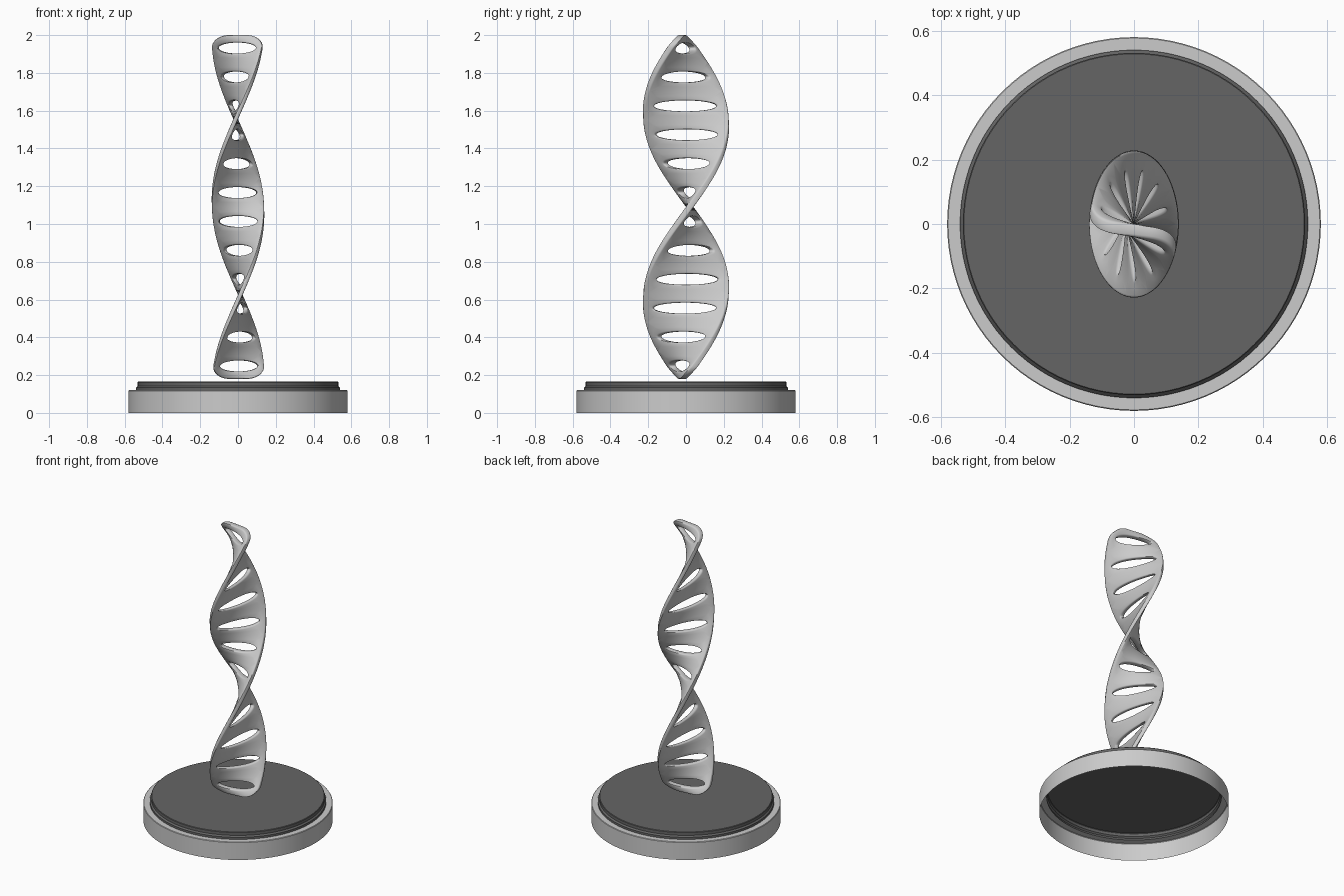
import bpy, bmesh, math

if "Cube" in bpy.data.objects:
    bpy.data.objects.remove(bpy.data.objects["Cube"])

W, THICK = 0.226, 0.04          # ribbon half width and thickness before the squash in x
SQUASH = 0.61                   # x scale of the twisted ribbon
MID, HALF = 1.09, 0.91          # ribbon centre height and half length
STEP, HOLES = 0.153, 12
HOLE_W, HOLE_H = 0.172, 0.029
RATE = math.pi / 0.93           # twist per unit of height


def finish(name, bm, angle=40, color=None):
    bmesh.ops.recalc_face_normals(bm, faces=bm.faces)
    me = bpy.data.meshes.new(name)
    bm.to_mesh(me)
    bm.free()
    ob = bpy.data.objects.new(name, me)
    bpy.context.collection.objects.link(ob)
    bpy.ops.object.select_all(action='DESELECT')
    ob.select_set(True)
    bpy.context.view_layer.objects.active = ob
    bpy.ops.object.shade_smooth_by_angle(angle=math.radians(angle))
    if color:
        mat = bpy.data.materials.new(name + "_material")
        mat.diffuse_color = color
        mat.use_nodes = True
        mat.node_tree.nodes["Principled BSDF"].inputs["Base Color"].default_value = mat.diffuse_color
        me.materials.append(mat)
    return ob


def lathe(name, profile, color=None):
    bm = bmesh.new()
    vs = [bm.verts.new((r, 0, z)) for r, z in profile]
    es = [bm.edges.new(p) for p in zip(vs, vs[1:])]
    bmesh.ops.spin(bm, geom=vs + es, axis=(0, 0, 1), cent=(0, 0, 0),
                   angle=math.tau, steps=96, use_merge=True)
    bmesh.ops.remove_doubles(bm, verts=bm.verts, dist=1e-5)
    return finish(name, bm, color=color)


def half_outline(is_end):
    """Upper half of a cell outline, from the right side to the left side."""
    h = STEP / 2
    if not is_end:
        right = [(W, h * i / 6) for i in range(6)]
        top = [(W - 2 * W * i / 24, h) for i in range(25)]
        return right + top + [(-x, z) for x, z in reversed(right)]
    # rounded ribbon end
    top_z = HALF - STEP * (HOLES - 1) / 2
    rx, rz = 0.15, top_z
    right = [(W - rx + rx * math.cos(a), rz * math.sin(a))
             for a in [math.pi / 2 * i / 14 for i in range(15)]]
    flat = [((W - rx) * (1 - 2 * i / 8), top_z) for i in range(1, 8)]
    return right + flat + [(-x, z) for x, z in reversed(right)]


# twisted ribbon: a flat plate of cells, each with an oval hole
bm = bmesh.new()
for c in range(HOLES):
    cz = (c - (HOLES - 1) / 2) * STEP
    up = half_outline(c == HOLES - 1)
    low = [(-x, -z) for x, z in half_outline(c == 0)]
    outline = up[:-1] + low[:-1]
    rings = [[], [], []]
    for x, z in outline:
        t = math.atan2(z / (STEP / 2), x / W)
        hx, hz = HOLE_W * math.cos(t), HOLE_H * math.sin(t)
        for k, ring in enumerate(rings):
            f = k / 2
            ring.append(bm.verts.new((x + (hx - x) * f, 0, cz + z + (hz - z) * f)))
    n = len(outline)
    for a, b in zip(rings, rings[1:]):
        for i in range(n):
            j = (i + 1) % n
            bm.faces.new((a[i], a[j], b[j], b[i]))
bmesh.ops.remove_doubles(bm, verts=bm.verts, dist=1e-4)

# thickness and softened rims
back = bm.faces[:]
new = bmesh.ops.extrude_face_region(bm, geom=back, use_keep_orig=True)["geom"]
bmesh.ops.translate(bm, vec=(0, THICK, 0),
                    verts=[v for v in new if isinstance(v, bmesh.types.BMVert)])
bmesh.ops.recalc_face_normals(bm, faces=bm.faces)
rims = [e for e in bm.edges if len(e.link_faces) == 2
        and abs(e.verts[0].co.y - e.verts[1].co.y) < 1e-5 and e.calc_face_angle() > 1]
bmesh.ops.bevel(bm, geom=rims, offset=0.008, segments=2, profile=0.5,
                affect='EDGES', clamp_overlap=False)

# twist and squash
for v in bm.verts:
    x, y, z = v.co
    a = z * RATE
    v.co = (SQUASH * (x * math.cos(a) - y * math.sin(a)),
            x * math.sin(a) + y * math.cos(a), z + MID)
finish("twisted_ribbon", bm, angle=50)

# open-bottomed base shell and dark raised top
lathe("base_ring", [(0.58, 0), (0.58, 0.117), (0.577, 0.12), (0.535, 0.12)])
lathe("base_top", [(0.54, 0.12), (0.54, 0.134), (0.531, 0.143), (0.531, 0.162),
                   (0.528, 0.165), (0, 0.165)], (0.13, 0.13, 0.13, 1))
